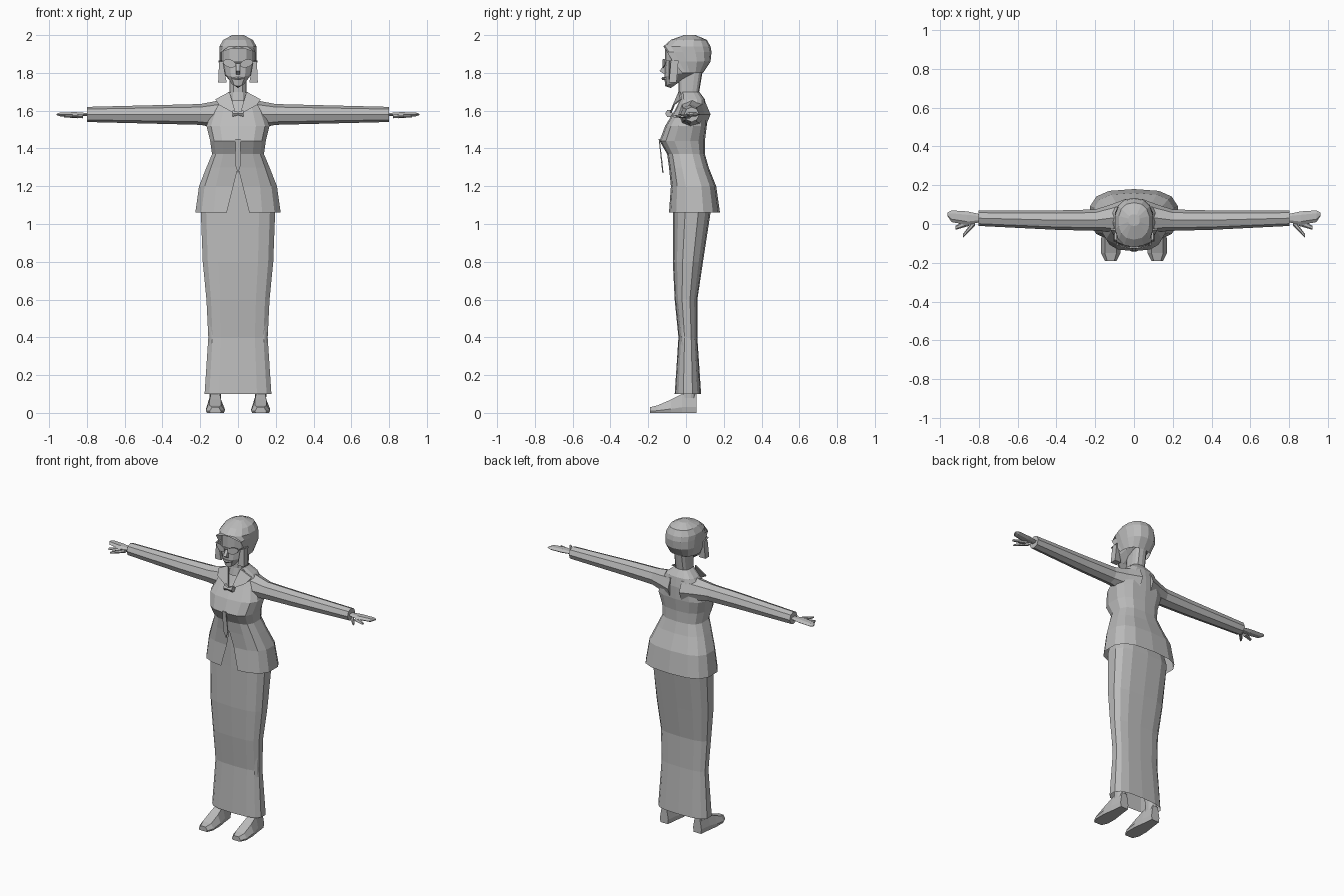
import bpy, bmesh, math
from mathutils import Vector

default_cube = bpy.data.objects.get("Cube")
if default_cube:
    bpy.data.objects.remove(default_cube, do_unlink=True)

colour = (.5, .5, .5, 1)
grey = bpy.data.materials.new("plain_grey")
grey.use_nodes = True
grey.diffuse_color = colour
grey.node_tree.nodes["Principled BSDF"].inputs["Base Color"].default_value = colour

SIDES = {"left": 1, "right": -1}


def loft(name, rings, closed=True, cap_start=True, cap_end=True):
    """Skin a list of equally long point rings with flat faces."""
    bm = bmesh.new()
    rows = [[bm.verts.new(point) for point in ring] for ring in rings]
    count = len(rows[0])
    for lower, upper in zip(rows, rows[1:]):
        for i in range(count if closed else count - 1):
            j = (i + 1) % count
            bm.faces.new((lower[i], lower[j], upper[j], upper[i]))
    if cap_start:
        bm.faces.new(rows[0])
    if cap_end:
        bm.faces.new(rows[-1])
    bmesh.ops.remove_doubles(bm, verts=bm.verts, dist=.0005)
    bmesh.ops.recalc_face_normals(bm, faces=bm.faces)
    mesh = bpy.data.meshes.new(name)
    bm.to_mesh(mesh)
    bm.free()
    mesh.materials.append(grey)
    bpy.context.scene.collection.objects.link(bpy.data.objects.new(name, mesh))


def no_change(z):
    return 0


def upright(name, rows, power=.7, centre=0, gap=no_change, lift=no_change, top=False):
    """Stack rounded-box sections; rows hold height, half width, front y, back y.
    Gap splits the front open and lift raises the back of a section."""
    rings = []
    for z, width, front, back in rows:
        half = []
        for i in range(8):
            angle = math.pi * i / 7
            across = abs(math.sin(angle)) ** power
            along = -math.copysign(abs(math.cos(angle)) ** power, math.cos(angle))
            x = width * across
            if along < 0:
                x = max(x, gap(z))
            toward_back = (along + 1) / 2
            half.append((x, front + (back - front) * toward_back, z + lift(z) * toward_back))
        mirrored = [(-x, y, height) for x, y, height in reversed(half)]
        rings.append([(centre + x, y, height) for x, y, height in half + mirrored])
    loft(name, rings, closed=False, cap_start=False, cap_end=top)


def limb(name, rows, z, flat=1.0, sides=6):
    """Tapered tube running outward along x; rows hold x, y and radius."""
    for label, sign in SIDES.items():
        rings = []
        for x, y, radius in rows:
            angles = [math.tau * i / sides for i in range(sides)]
            rings.append([(sign * x, y + radius * math.cos(a), z + radius * flat * math.sin(a))
                          for a in angles])
        loft(f"{label}_{name}", rings)


def plate(name, outline, push):
    """Flat piece with a thickness, mirrored across the body."""
    for label, sign in SIDES.items():
        near = [Vector((sign * x, y, z)) for x, y, z in outline]
        offset = Vector((sign * push[0], push[1], push[2]))
        loft(f"{label}_{name}", [near, [point + offset for point in near]])


# Long skirt, open at the hem, reaching up under the jacket
upright("skirt", [(.1, .18, -.06, .08), (.4, .16, -.04, .06), (.6, .17, -.06, .06),
                  (.8, .19, -.07, .09), (1.06, .2, -.07, .13), (1.34, .12, -.07, .09)])


# Fitted jacket, full at the chest, split below the waist
def jacket_split(z):
    return max(0, 1.3 - z) / 4


upright("jacket", [(1.06, .23, -.09, .18), (1.2, .21, -.08, .16), (1.3, .17, -.09, .12),
                   (1.37, .14, -.1, .1), (1.44, .15, -.14, .1), (1.52, .17, -.11, .11),
                   (1.6, .14, -.06, .11), (1.66, .1, -.03, .1), (1.7, .05, -.03, .07)],
        gap=jacket_split)

# Shoulders and sleeves
limb("sleeve", [(.04, .04, .09), (.12, .03, .07), (.2, .02, .055), (.4, .02, .05),
                (.8, .03, .04)], z=1.58, sides=8)

# Hands with thumb and one spread finger
limb("palm", [(.79, .03, .02), (.86, .03, .035), (.94, .04, .03), (.96, .05, .01)],
     z=1.58, flat=.4)
limb("thumb", [(.82, .01, .02), (.88, -.06, .01)], z=1.57, flat=.6)
limb("finger", [(.85, .01, .02), (.92, -.02, .01)], z=1.57, flat=.6)


# Neck, face and smooth hair cap
def jaw_slope(z):
    return max(0, 1.86 - z) / 2


def hairline(z):
    return .09 if z < 1.92 else 0


upright("neck", [(1.65, .05, -.05, .08), (1.7, .045, -.04, .07), (1.82, .045, -.04, .09)])
upright("face", [(1.72, .01, -.08, .02), (1.73, .04, -.11, .05), (1.78, .075, -.115, .09),
                 (1.86, .09, -.11, .12), (1.93, .09, -.11, .12)],
        power=.85, lift=jaw_slope, top=True)
upright("hair", [(1.8, .08, -.02, .09), (1.86, .1, -.07, .13), (1.91, .1, -.1, .135),
                 (1.94, .1, -.12, .13), (1.975, .08, -.08, .11), (2, .03, -.01, .05)],
        power=.85, gap=hairline, top=True)
plate("side_lock", [(.1, -.08, 1.86), (.08, -.09, 1.86), (.06, -.09, 1.75), (.105, -.09, 1.75)],
      push=(0, .04, 0))

# Nose, lips and glasses
plate("nose", [(0, -.11, 1.85), (0, -.14, 1.81), (0, -.11, 1.79)], push=(.01, 0, 0))
limb("lips", [(0, -.12, .01), (.03, -.11, .005)], z=1.77)
lens_angles = [math.tau * i / 10 for i in range(10)]
plate("lens", [(.045 + .035 * math.cos(a), -.125 + .015 * max(0, math.cos(a)),
                1.85 + .022 * math.sin(a) + .007 * math.cos(a)) for a in lens_angles],
      push=(0, .006, 0))
limb("glasses_bridge", [(0, -.12, .006), (.02, -.12, .006)], z=1.855)
plate("glasses_arm", [(.08, -.11, 1.865), (.095, -.04, 1.865), (.095, -.04, 1.855)],
      push=(.008, 0, 0))

# Lapels, bow and hanging ribbon
plate("lapel", [(.045, -.04, 1.7), (.12, -.03, 1.66), (.1, -.07, 1.63), (.01, -.09, 1.58)],
      push=(0, .01, 0))
limb("bow", [(0, -.1, .01), (.03, -.09, .02)], z=1.585)
plate("ribbon", [(0, -.145, 1.45), (.012, -.145, 1.45), (.017, -.13, 1.32), (0, -.125, 1.27)],
      push=(0, .006, 0))

# Lower legs and slim pointed shoes
for label, sign in SIDES.items():
    upright(f"{label}_leg", [(.08, .03, -.02, .05), (.5, .04, -.03, .04)], centre=sign * .12)
    shoe_rings = []
    for y, width, height in ((.055, .03, .1), (-.02, .04, .1), (-.08, .05, .07),
                             (-.15, .05, .04), (-.19, .03, .03)):
        shoe_rings.append([(sign * .12 + width * across, y, height * up)
                           for across, up in ((-.9, 0), (.9, 0), (1, .3), (.6, 1),
                                              (-.6, 1), (-1, .3))])
    loft(f"{label}_shoe", shoe_rings)
